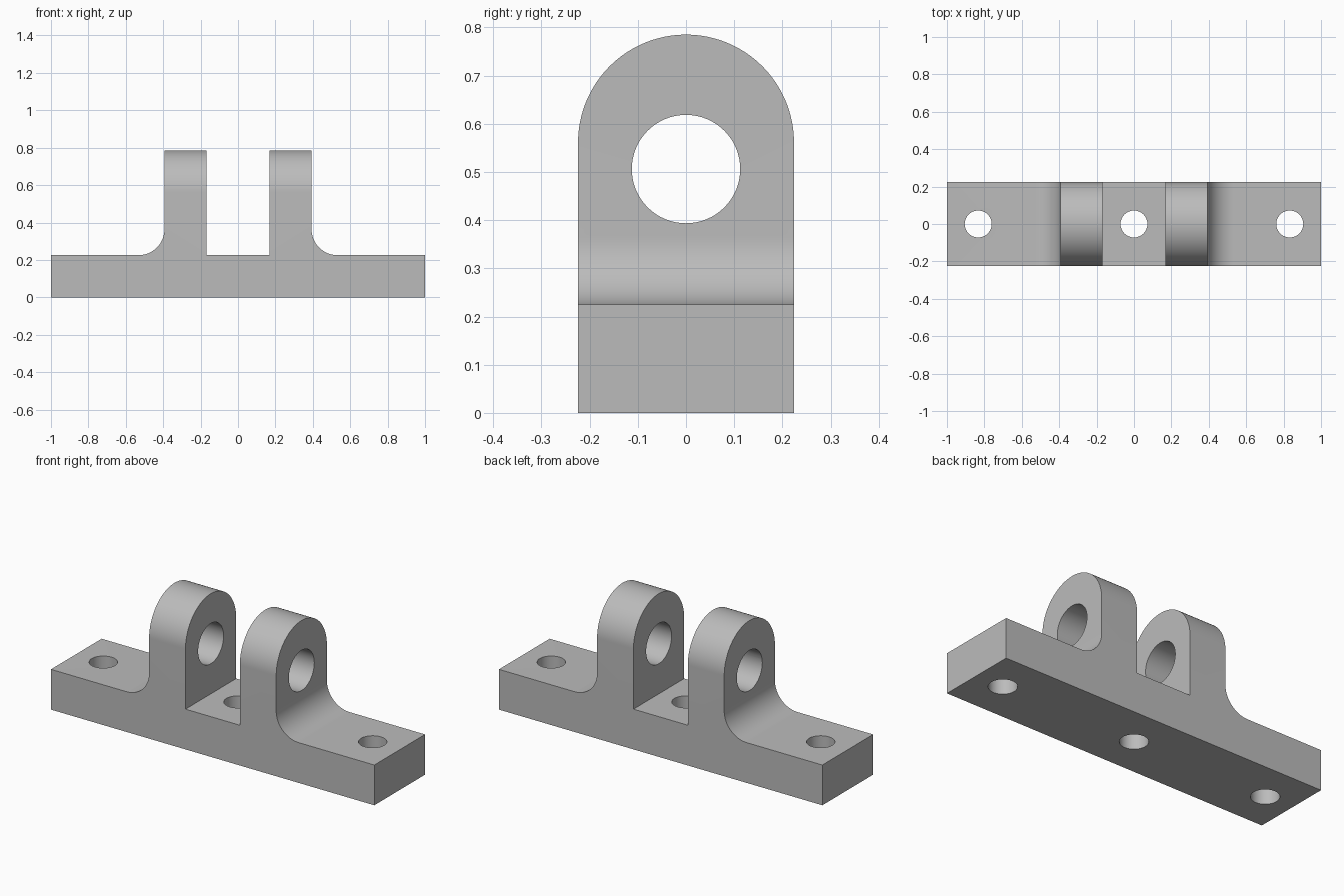
import bpy, bmesh
from math import pi, sin, cos, radians
from mathutils import Matrix, Vector

cube = bpy.data.objects.get("Cube")
if cube:
    bpy.data.objects.remove(cube, do_unlink=True)

HALF_DEPTH = 0.224
BASE_TOP = 0.225
LUG_TOP = 0.785
LUG_IN, LUG_OUT = 0.168, 0.393
FILLET = 0.14
PIN_Z, PIN_R = 0.506, 0.1125
BOLT_X, BOLT_R = 0.833, 0.072

grey = bpy.data.materials.new("plain grey")
grey.use_nodes = True
colour = (0.5, 0.5, 0.5, 1)
grey.diffuse_color = colour
grey.node_tree.nodes["Principled BSDF"].inputs["Base Color"].default_value = colour


def arc(cx, cz, r, start, end, steps):
    angles = [radians(start + (end - start) * i / steps) for i in range(steps + 1)]
    return [(cx + r * cos(a), cz + r * sin(a)) for a in angles]


def prism(name, points, direction):
    """Closed solid from 3D outline points swept along a direction."""
    bm = bmesh.new()
    face = bm.faces.new([bm.verts.new(p) for p in points])
    swept = bmesh.ops.extrude_face_region(bm, geom=[face], use_keep_orig=True)
    moved = [g for g in swept["geom"] if isinstance(g, bmesh.types.BMVert)]
    bmesh.ops.translate(bm, verts=moved, vec=direction)
    bmesh.ops.recalc_face_normals(bm, faces=bm.faces)
    mesh = bpy.data.meshes.new(name)
    bm.to_mesh(mesh)
    bm.free()
    mesh.materials.append(grey)
    obj = bpy.data.objects.new(name, mesh)
    bpy.context.collection.objects.link(obj)
    return obj


def combine(target, tool, operation):
    """Apply a boolean and discard its tool."""
    bpy.context.view_layer.objects.active = target
    mod = target.modifiers.new(operation.lower(), 'BOOLEAN')
    mod.object, mod.operation, mod.solver = tool, operation, 'EXACT'
    bpy.ops.object.modifier_apply(modifier=mod.name)
    bpy.data.objects.remove(tool, do_unlink=True)


# Base and two filleted lugs as one front outline, right half mirrored
half = [(0.168, BASE_TOP), (LUG_IN, LUG_TOP + 0.1), (LUG_OUT, LUG_TOP + 0.1)]
half += arc(LUG_OUT + FILLET, BASE_TOP + FILLET, FILLET, 180, 270, 20)
half += [(1, BASE_TOP), (1, 0)]
outline = half + [(-x, z) for x, z in reversed(half)]
bracket = prism("clevis_bracket", [(x, -0.4, z) for x, z in outline], (0, 0.8, 0))

# Rounded lug tops from the side outline
side = [(-HALF_DEPTH, -0.1), (HALF_DEPTH, -0.1)]
side += arc(0, LUG_TOP - HALF_DEPTH, HALF_DEPTH, 0, 180, 64)
combine(bracket, prism("side_outline", [(-1.2, y, z) for y, z in side], (2.4, 0, 0)),
        'INTERSECT')

# Pin hole through both lugs
ring = arc(0, PIN_Z, PIN_R, 0, 360, 64)[:-1]
combine(bracket, prism("pin_hole", [(-0.7, y, z) for y, z in ring], (1.4, 0, 0)),
        'DIFFERENCE')

# Three bolt holes through the base
for x in (-BOLT_X, 0, BOLT_X):
    ring = arc(x, 0, BOLT_R, 0, 360, 48)[:-1]
    combine(bracket, prism("bolt_hole", [(px, py, -0.1) for px, py in ring], (0, 0, 0.4)),
            'DIFFERENCE')

# Smooth curves with sharp edges kept
bpy.ops.object.select_all(action='DESELECT')
bracket.select_set(True)
bpy.context.view_layer.objects.active = bracket
bpy.ops.object.shade_smooth_by_angle(angle=radians(30))
